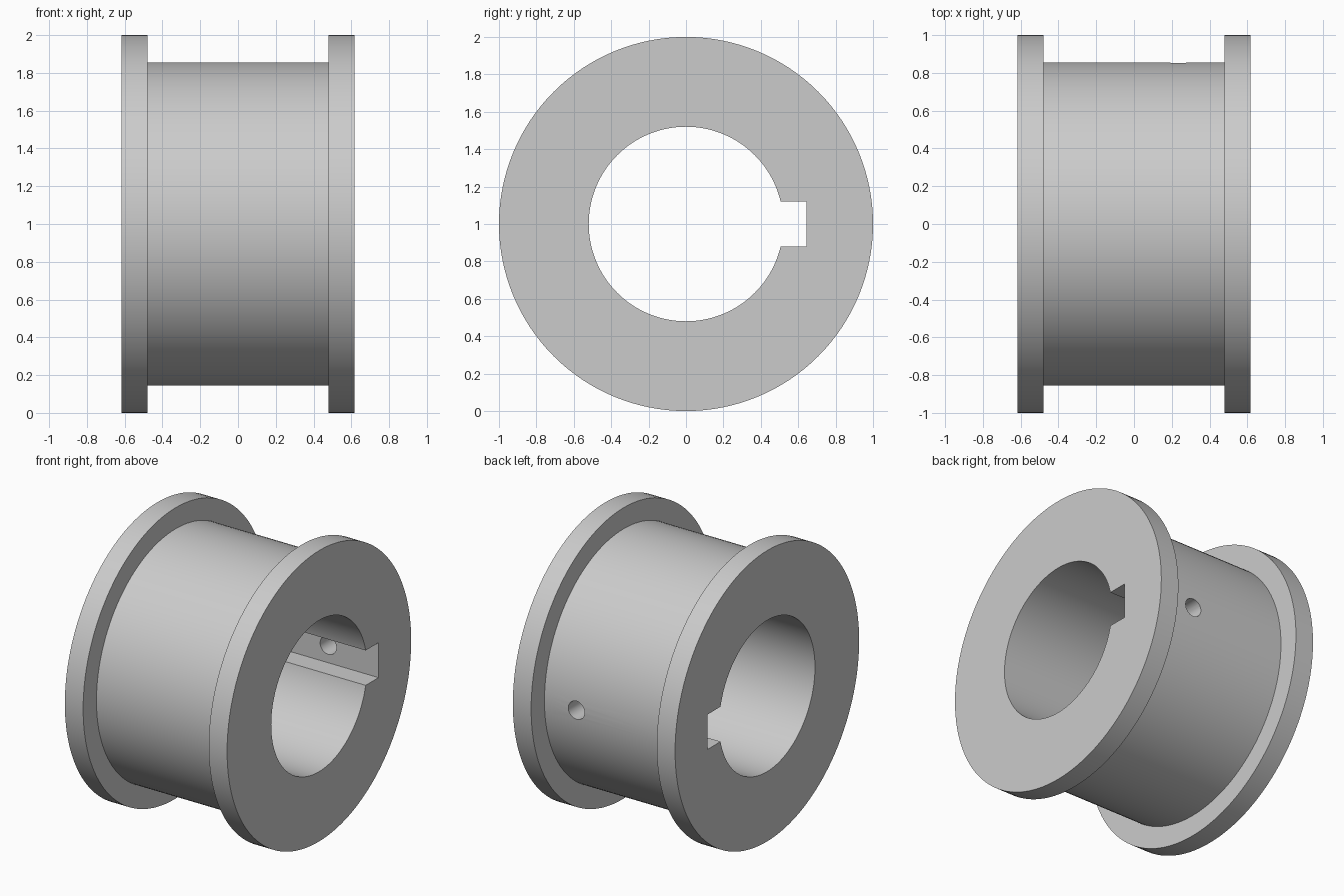
import bpy, bmesh
from math import radians, pi
from mathutils import Matrix, Vector

if "Cube" in bpy.data.objects:
    bpy.data.objects.remove(bpy.data.objects["Cube"], do_unlink=True)

CENTRE = Vector((0, 0, 1))
HALF, SHOULDER = 0.617, 0.478
R_FLANGE, R_BARREL, R_BORE = 1.0, 0.855, 0.52
KEY_DEPTH, KEY_HALF = 0.645, 0.12
HOLE_X, HOLE_R = 0.235, 0.062
SEGMENTS = 128

steel = bpy.data.materials.new("plain_grey")
steel.use_nodes = True
grey = (0.6, 0.6, 0.6, 1)
steel.diffuse_color = grey
steel.node_tree.nodes["Principled BSDF"].inputs["Base Color"].default_value = grey


def make_object(name, bm):
    bmesh.ops.recalc_face_normals(bm, faces=bm.faces)
    mesh = bpy.data.meshes.new(name)
    bm.to_mesh(mesh)
    bm.free()
    mesh.materials.append(steel)
    obj = bpy.data.objects.new(name, mesh)
    bpy.context.collection.objects.link(obj)
    return obj


# Flanged bushing: closed half section turned about the x axis
section = [(-HALF, R_BORE), (-HALF, R_FLANGE), (-SHOULDER, R_FLANGE), (-SHOULDER, R_BARREL),
           (SHOULDER, R_BARREL), (SHOULDER, R_FLANGE), (HALF, R_FLANGE), (HALF, R_BORE)]
bm = bmesh.new()
verts = [bm.verts.new(CENTRE + Vector((x, 0, r))) for x, r in section]
edges = [bm.edges.new((verts[i - 1], verts[i])) for i in range(len(verts))]
bmesh.ops.spin(bm, geom=verts + edges, cent=CENTRE, axis=(1, 0, 0),
               angle=2 * pi, steps=SEGMENTS, use_merge=True)
bmesh.ops.remove_doubles(bm, verts=bm.verts, dist=1e-5)
bushing = make_object("flanged_bushing", bm)

# Keyway cutter along the back of the bore
bm = bmesh.new()
start = 0.3
bmesh.ops.create_cube(bm, size=1, matrix=Matrix.Translation((0, (start + KEY_DEPTH) / 2, 1))
                      @ Matrix.Diagonal((HALF * 3, KEY_DEPTH - start, KEY_HALF * 2, 1)))
keyway = make_object("keyway_cutter", bm)

# Set screw hole cutter from the keyway out through the barrel
bm = bmesh.new()
bmesh.ops.create_cone(bm, cap_ends=True, segments=32, radius1=HOLE_R, radius2=HOLE_R, depth=0.5,
                      matrix=Matrix.Translation((HOLE_X, 0.75, 1)) @ Matrix.Rotation(pi / 2, 4, 'X'))
screw_hole = make_object("screw_hole_cutter", bm)

# Cut both shapes and bake the result
for cutter in (keyway, screw_hole):
    cut = bushing.modifiers.new(cutter.name, 'BOOLEAN')
    cut.operation, cut.solver, cut.object = 'DIFFERENCE', 'EXACT', cutter
depsgraph = bpy.context.evaluated_depsgraph_get()
bushing_mesh = bpy.data.meshes.new_from_object(bushing.evaluated_get(depsgraph))
bushing.modifiers.clear()
bushing.data = bushing_mesh
for cutter in (keyway, screw_hole):
    bpy.data.objects.remove(cutter, do_unlink=True)

# Smooth the round walls, keep the machined edges sharp
bpy.ops.object.select_all(action='DESELECT')
bushing.select_set(True)
bpy.context.view_layer.objects.active = bushing
bpy.ops.object.shade_smooth_by_angle(angle=radians(30))
